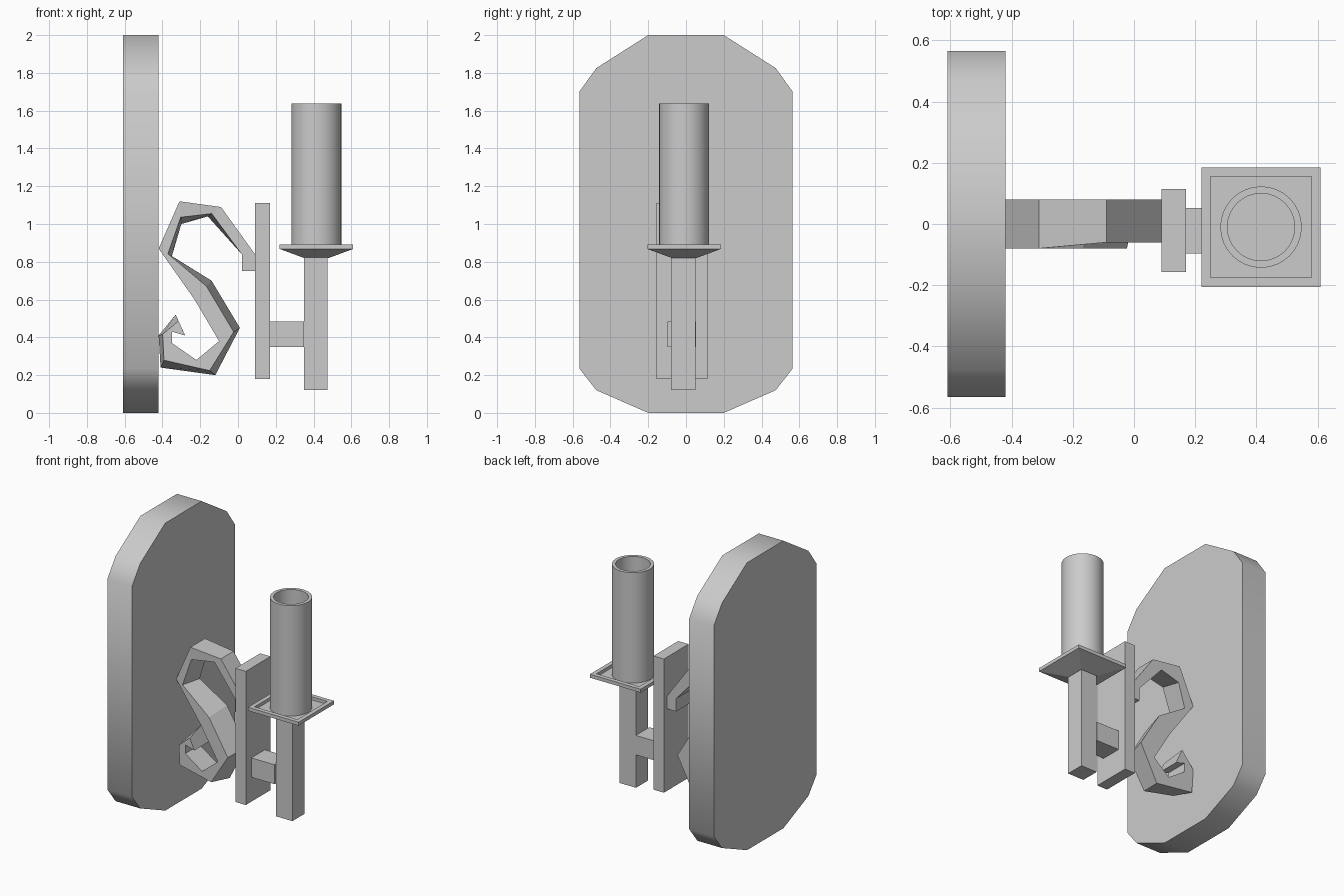
import bpy, bmesh, math

old = bpy.data.objects.get("Cube")
if old:
    bpy.data.objects.remove(old, do_unlink=True)

GREY = (0.6, 0.6, 0.6, 1)
mat = bpy.data.materials.new("plain grey")
mat.use_nodes = True
mat.diffuse_color = GREY
mat.node_tree.nodes["Principled BSDF"].inputs["Base Color"].default_value = GREY


def loft(name, rings, closed=False, smooth=None):
    """Skin a list of equal-sized rings; cap the ends or join them up."""
    bm = bmesh.new()
    loops = [[bm.verts.new(p) for p in ring] for ring in rings]
    pairs = list(zip(loops, loops[1:]))
    if closed:
        pairs.append((loops[-1], loops[0]))
    else:
        bm.faces.new(loops[0][::-1])
        bm.faces.new(loops[-1])
    n = len(loops[0])
    for a, b in pairs:
        for i in range(n):
            j = (i + 1) % n
            bm.faces.new((a[i], a[j], b[j], b[i]))
    bmesh.ops.recalc_face_normals(bm, faces=bm.faces)
    mesh = bpy.data.meshes.new(name)
    bm.to_mesh(mesh)
    bm.free()
    mesh.materials.append(mat)
    obj = bpy.data.objects.new(name, mesh)
    bpy.context.scene.collection.objects.link(obj)
    if smooth:
        bpy.ops.object.select_all(action='DESELECT')
        obj.select_set(True)
        bpy.context.view_layer.objects.active = obj
        bpy.ops.object.shade_smooth_by_angle(angle=math.radians(smooth))
    return obj


def rect(x0, x1, y0, y1, z):
    return [(x0, y0, z), (x1, y0, z), (x1, y1, z), (x0, y1, z)]


def box(name, x0, x1, y0, y1, z0, z1):
    return loft(name, [rect(x0, x1, y0, y1, z) for z in (z0, z1)])


CX, CY = 0.415, -0.01


def square(half, z):
    return rect(CX - half, CX + half, CY - half, CY + half, z)


def circle(r, z, n=32):
    return [(CX + r * math.cos(math.tau * i / n),
             CY + r * math.sin(math.tau * i / n), z) for i in range(n)]


# Wall plate: chamfered outline, one side mirrored to the other
half = [(0.2, 0), (0.475, 0.12), (0.565, 0.235),
        (0.565, 1.7), (0.475, 1.825), (0.2, 2)]
outline = half + [(-y, z) for y, z in reversed(half)]
loft("wall_plate", [[(x, y, z) for y, z in outline] for x in (-0.61, -0.42)],
     smooth=39)

# Upright bar, connector and candle post
box("upright_bar", 0.09, 0.17, -0.157, 0.115, 0.18, 1.11)
box("connector", 0.17, 0.35, -0.097, 0.052, 0.35, 0.485)
box("candle_post", 0.35, 0.475, -0.08, 0.05, 0.12, 0.825)

# Square drip tray with tapered underside and shallow recess
loft("drip_tray", [square(0.065, 0.82), square(0.195, 0.868),
                   square(0.195, 0.892), square(0.165, 0.892),
                   square(0.165, 0.87)])

# Hollow candle sleeve
loft("candle_sleeve", [circle(0.133, 0.865), circle(0.133, 1.638),
                       circle(0.11, 1.638), circle(0.11, 0.865)],
     closed=True, smooth=30)

# Scroll arm: each station is (right edge x, z, left edge x, z)
stations = [
    (0.09, 0.75, 0.02, 0.75), (0.09, 0.84, 0.02, 0.84),
    (-0.09, 1.09, -0.16, 1.04), (-0.31, 1.12, -0.30, 1.00),
    (-0.42, 0.87, -0.35, 0.83), (-0.23, 0.60, -0.14, 0.70),
    (-0.10, 0.38, 0.01, 0.45), (-0.22, 0.28, -0.12, 0.20),
    (-0.35, 0.37, -0.41, 0.24), (-0.35, 0.43, -0.42, 0.41),
    (-0.28, 0.41, -0.33, 0.52),
]
rings = []
for k, (rx, rz, lx, lz) in enumerate(stations):
    inset = 0.3 if k > 1 else 0
    fx, fz = lx + (rx - lx) * inset, lz + (rz - lz) * inset
    front = -0.06 if k < 3 else -0.08
    rings.append([(rx, front, rz), (fx, front, fz),
                  (lx, 0.08, lz), (rx, 0.08, rz)])
loft("scroll_arm", rings)
